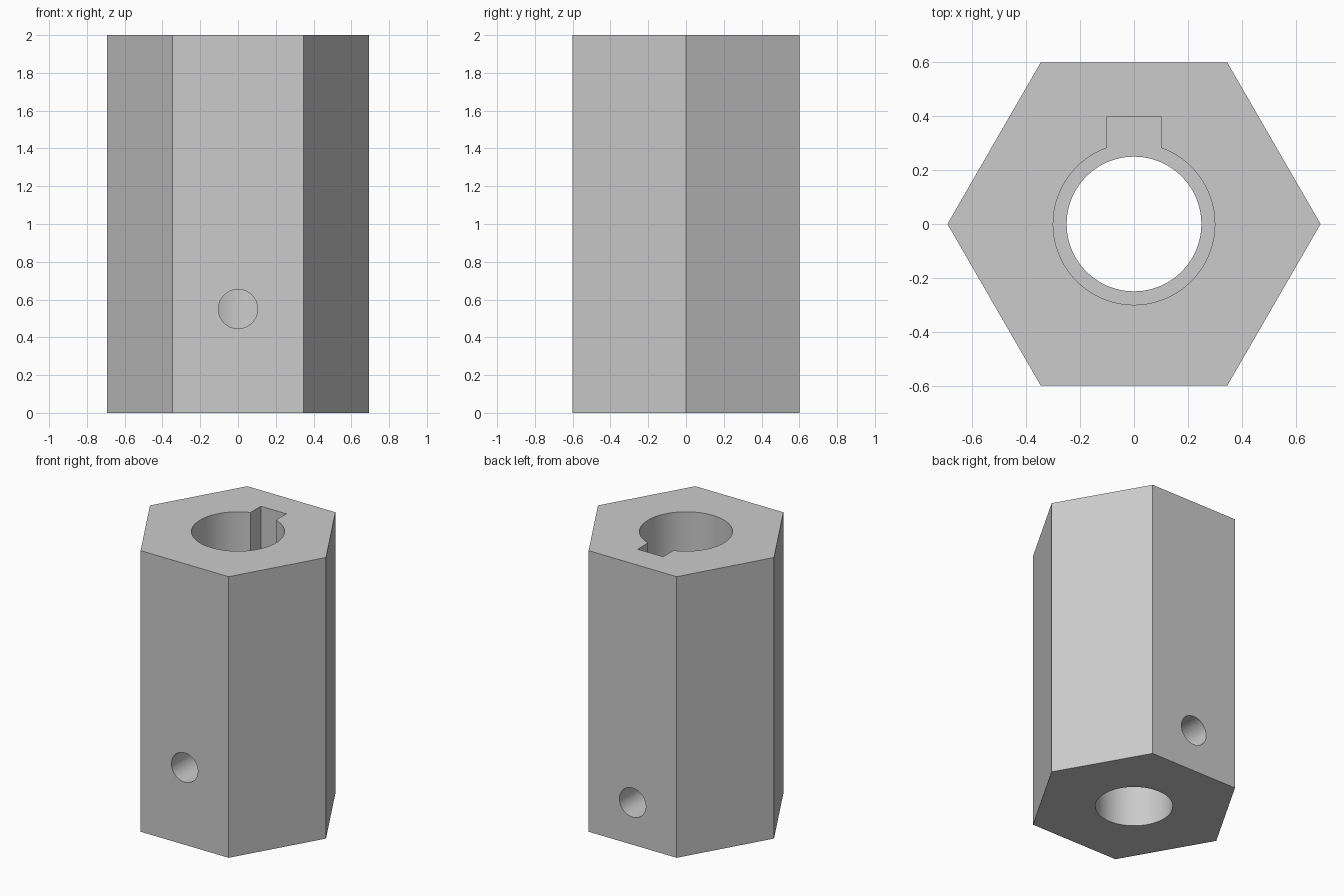
import bpy, bmesh, math
from mathutils import Matrix

old = bpy.data.objects.get("Cube")
if old:
    bpy.data.objects.remove(old, do_unlink=True)

HEIGHT, FLAT = 2.0, 0.6
STEP = 1.0                      # where the wide keyed bore meets the narrow one
WIDE, NARROW, SCREW = 0.30, 0.25, 0.104
KEY_HALF, KEY_TOP = 0.10, 0.40

steel = bpy.data.materials.new("grey steel")
steel.use_nodes = True
colour = (0.6, 0.6, 0.6, 1)
steel.diffuse_color = colour
steel.node_tree.nodes["Principled BSDF"].inputs["Base Color"].default_value = colour


def prism(name, outline, low, high, turn=None):
    """Extrude a closed outline from low to high along z, then turn it."""
    bm = bmesh.new()
    base = bm.faces.new([bm.verts.new((x, y, low)) for x, y in outline])
    top = bmesh.ops.extrude_face_region(bm, geom=[base])["geom"]
    verts = [v for v in top if isinstance(v, bmesh.types.BMVert)]
    bmesh.ops.translate(bm, verts=verts, vec=(0, 0, high - low))
    if turn:
        bm.transform(turn)
    bmesh.ops.recalc_face_normals(bm, faces=bm.faces)
    mesh = bpy.data.meshes.new(name)
    bm.to_mesh(mesh)
    bm.free()
    mesh.materials.append(steel)
    obj = bpy.data.objects.new(name, mesh)
    bpy.context.collection.objects.link(obj)
    return obj


def arc(radius, sides, start=0.0, sweep=math.tau, closed=True):
    steps = sides if closed else sides - 1
    return [(radius * math.cos(start + sweep * i / steps),
             radius * math.sin(start + sweep * i / steps)) for i in range(sides)]


# Hexagonal body
body = prism("hex_coupler", arc(FLAT / math.cos(math.pi / 6), 6), 0, HEIGHT)

# Wide upper bore with its keyway at the back, as one outline
half = math.asin(KEY_HALF / WIDE)
keyed = arc(WIDE, 90, math.pi / 2 + half, math.tau - 2 * half, closed=False)
keyed += [(KEY_HALF, KEY_TOP), (-KEY_HALF, KEY_TOP)]
cutters = [prism("keyed_bore_cutter", keyed, STEP, HEIGHT + 0.1)]

# Narrow lower bore
cutters.append(prism("lower_bore_cutter", arc(NARROW, 96), -0.1, STEP + 0.1))

# Set screw holes: front one higher, back one lower
for name, side, z in (("front", 1, 0.55), ("back", -1, 0.30)):
    turn = Matrix.Translation((0, 0, z)) @ Matrix.Rotation(side * math.pi / 2, 4, "X")
    cutters.append(prism(name + "_screw_cutter", arc(SCREW, 48), 0.05, 0.8, turn))

# Cut everything out of the body
bpy.ops.object.select_all(action="DESELECT")
bpy.context.view_layer.objects.active = body
body.select_set(True)
for cutter in cutters:
    cutter.hide_render = True
    mod = body.modifiers.new(cutter.name, "BOOLEAN")
    mod.operation, mod.solver, mod.object = "DIFFERENCE", "EXACT", cutter
    bpy.ops.object.modifier_apply(modifier=mod.name)
    bpy.data.objects.remove(cutter, do_unlink=True)

bpy.ops.object.shade_smooth_by_angle(angle=math.radians(30))
